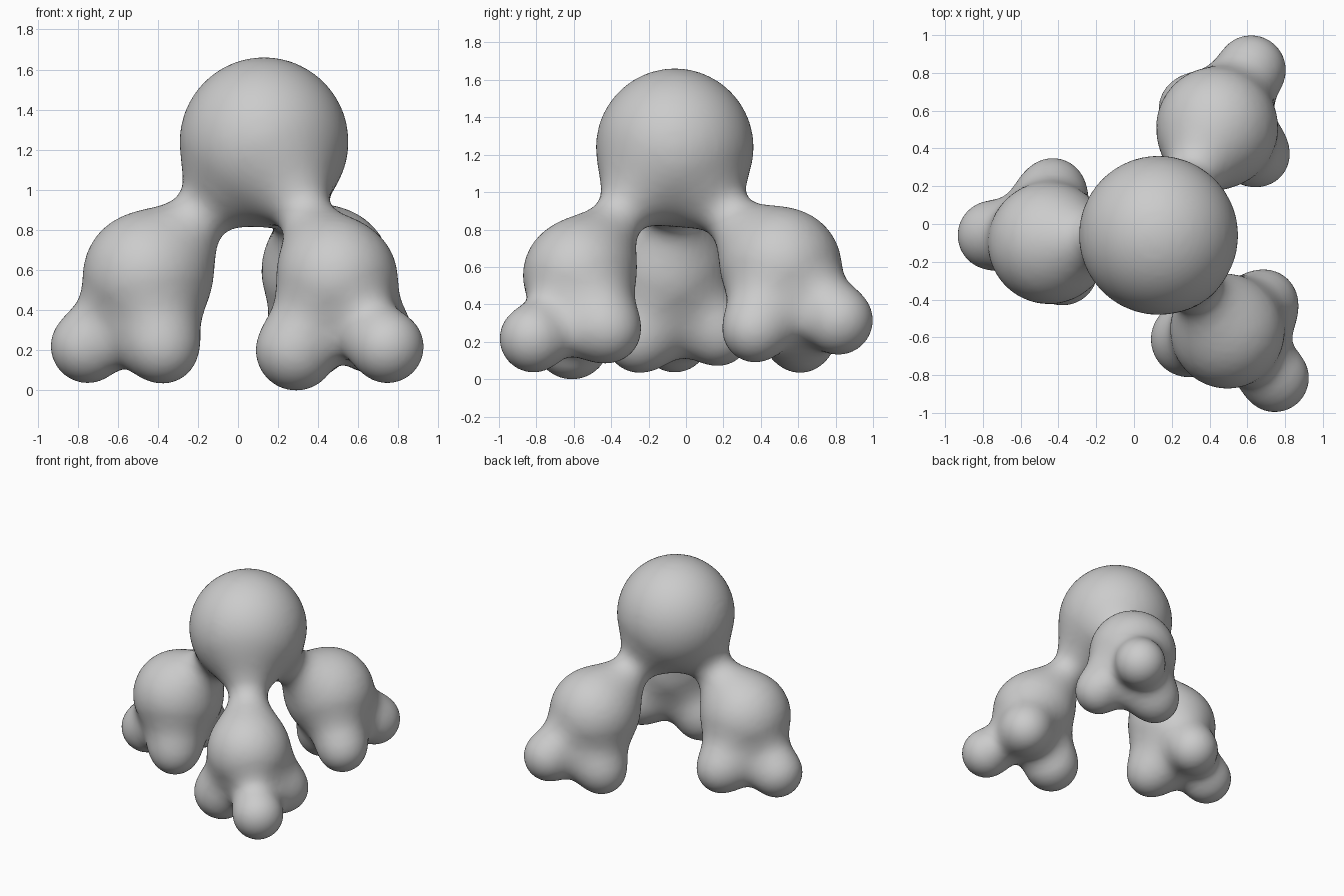
import bpy, bmesh
from mathutils import Vector, Matrix

if "Cube" in bpy.data.objects:
    bpy.data.objects.remove(bpy.data.objects["Cube"])

# Main ball: centre, radius
HEAD = (Vector((0.13, -0.06, 1.24)), 0.42)

# Each leg: knee ball, three toe balls, neck end inside the main ball, neck radius
LEGS = [
    (((-0.45, -0.10, 0.57), 0.323),
     [((-0.75, -0.06, 0.22), 0.183), ((-0.43, 0.17, 0.25), 0.178), ((-0.375, -0.25, 0.213), 0.178)],
     (0.13, -0.06, 1.24), 0.105),
    (((0.44, 0.51, 0.595), 0.322),
     [((0.62, 0.815, 0.315), 0.183), ((0.65, 0.37, 0.265), 0.174), ((0.31, 0.61, 0.213), 0.178)],
     (0.15, -0.08, 1.16), 0.11),
    (((0.495, -0.57, 0.555), 0.30),
     [((0.29, -0.61, 0.20), 0.20), ((0.745, -0.815, 0.217), 0.18), ((0.69, -0.42, 0.265), 0.178)],
     (0.15, -0.10, 1.26), 0.12),
]
BLEND = 0.2

# Capsules (a, b, radius); a ball is a capsule of zero length
caps = [(HEAD[0], HEAD[0], HEAD[1])]
for (kc, kr), toes, top, nr in LEGS:
    kc = Vector(kc)
    caps.append((kc, Vector(top), nr))
    caps.append((kc, kc, kr))
    caps += [(Vector(c), Vector(c), r) for c, r in toes]
caps = [(a, b - a, max((b - a).length_squared, 1e-9), r) for a, b, r in caps]


def field(p):
    """Smoothly blended distance to all parts, with its gradient."""
    d, g = 10.0, Vector((0, 0, 1))
    for a, ab, l2, r in caps:
        v = p - a
        v = v - ab * min(1.0, max(0.0, v.dot(ab) / l2))
        n = v.length
        e = n - r
        if e > d + BLEND:
            continue
        ge = v / max(n, 1e-6)
        if d > e + BLEND:
            d, g = e, ge
            continue
        h = 0.5 + 0.5 * (d - e) / BLEND
        d, g = d + (e - d) * h - BLEND * h * (1 - h), g.lerp(ge, h)
    return d, g


def settle(mesh, steps):
    """Move vertices onto the blended surface."""
    for vert in mesh.vertices:
        p = vert.co.copy()
        for _ in range(steps):
            d, g = field(p)
            if abs(d) < 0.0005:
                break
            step = g * (d / max(g.length_squared, 0.2))
            if step.length > 0.06:
                step.length = 0.06
            p -= step
        vert.co = p


# Rough body: slightly inflated overlapping balls
bm = bmesh.new()
for a, ab, l2, r in caps:
    count = 8 if ab.length > 0.01 else 1
    for i in range(count):
        bmesh.ops.create_icosphere(bm, subdivisions=4 if count == 1 else 3, radius=r + 0.03,
                                   matrix=Matrix.Translation(a + ab * (i / max(count - 1, 1))))
mesh = bpy.data.meshes.new("three_legged_body")
bm.to_mesh(mesh)
bm.free()
body = bpy.data.objects.new("three_legged_body", mesh)
bpy.context.collection.objects.link(body)
bpy.context.view_layer.objects.active = body
body.select_set(True)

# Fuse, settle on the blended surface, even out, settle again
for voxel in (0.025, 0.02):
    rem = body.modifiers.new("fuse", 'REMESH')
    rem.mode = 'VOXEL'
    rem.voxel_size = voxel
    bpy.ops.object.modifier_apply(modifier=rem.name)
    settle(body.data, 6)
    sm = body.modifiers.new("even", 'SMOOTH')
    sm.factor = 0.5
    sm.iterations = 4
    bpy.ops.object.modifier_apply(modifier=sm.name)
    settle(body.data, 4)

bpy.ops.object.shade_smooth()
